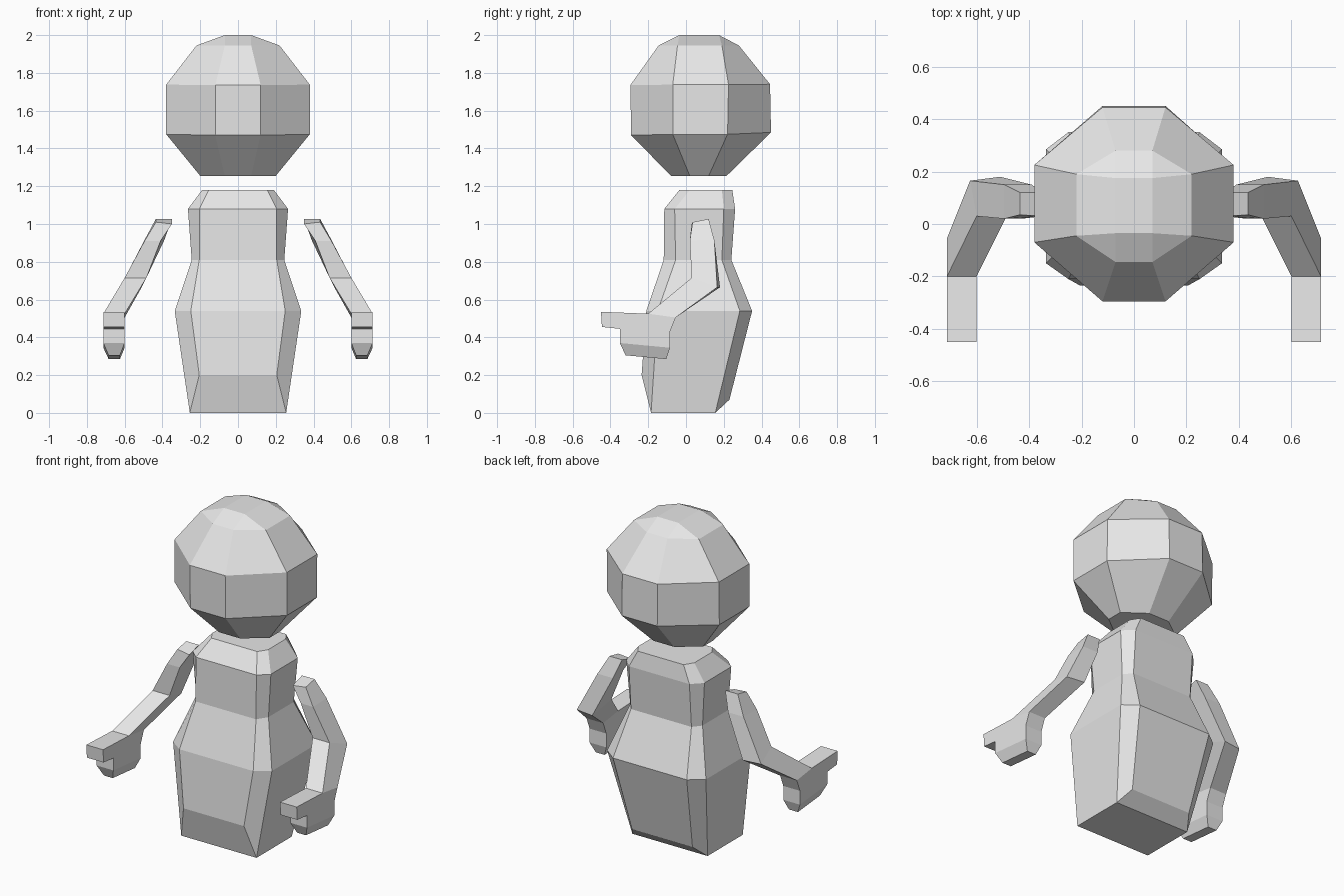
import bpy, bmesh

if "Cube" in bpy.data.objects:
    bpy.data.objects.remove(bpy.data.objects["Cube"])

mat = bpy.data.materials.new("light grey")
mat.diffuse_color = (0.8, 0.8, 0.8, 1)
mat.use_nodes = True
mat.node_tree.nodes["Principled BSDF"].inputs["Base Color"].default_value = mat.diffuse_color


def make(name, bm):
    bmesh.ops.recalc_face_normals(bm, faces=bm.faces)
    me = bpy.data.meshes.new(name)
    bm.to_mesh(me)
    bm.free()
    me.materials.append(mat)
    ob = bpy.data.objects.new(name, me)
    bpy.context.collection.objects.link(ob)
    return ob


def octagon(bm, xi, xo, yf, yfi, ybi, yb, zf, zs=None, zb=None):
    """Chamfered rectangle: xi/xo half widths of front and sides, y from front to back."""
    zs = zf if zs is None else zs
    zb = zf if zb is None else zb
    pts = [(-xi, yf, zf), (xi, yf, zf), (xo, yfi, zs), (xo, ybi, zs),
           (xi, yb, zb), (-xi, yb, zb), (-xo, ybi, zs), (-xo, yfi, zs)]
    return [bm.verts.new(p) for p in pts]


def bridge(bm, a, b):
    n = len(a)
    for i in range(n):
        j = (i + 1) % n
        bm.faces.new((a[i], a[j], b[j], b[i]))


# Head: octagonal rings closed by a small rectangular crown
bm = bmesh.new()
rings = [octagon(bm, 0.07, 0.20, -0.08, 0.02, 0.12, 0.215, 1.255),
         octagon(bm, 0.12, 0.38, -0.29, -0.07, 0.22, 0.45, 1.47, 1.475, 1.485),
         octagon(bm, 0.12, 0.38, -0.295, -0.07, 0.225, 0.445, 1.735, 1.738, 1.74),
         octagon(bm, 0.07, 0.22, -0.145, -0.045, 0.19, 0.28, 1.945)]
for a, b in zip(rings, rings[1:]):
    bridge(bm, a, b)
bm.faces.new(rings[0])
crown = [bm.verts.new(p) for p in ((-0.07, -0.035, 2), (0.07, -0.035, 2),
                                   (0.07, 0.175, 2), (-0.07, 0.175, 2))]
top = rings[-1]
bm.faces.new(crown)
for i in range(4):
    j = (i + 1) % 4
    bm.faces.new((top[2 * i], top[2 * i + 1], crown[j], crown[i]))
    bm.faces.new((top[2 * i + 1], top[(2 * i + 2) % 8], crown[j]))
make("head", bm)

# Body: chamfered rings, with the base sloping up at front and back
bm = bmesh.new()
rings = [octagon(bm, 0.205, 0.255, -0.235, -0.185, 0.155, 0.23, 0.20, 0, 0.07),
         octagon(bm, 0.25, 0.335, -0.21, -0.15, 0.285, 0.35, 0.54),
         octagon(bm, 0.205, 0.245, -0.118, -0.055, 0.19, 0.24, 0.81),
         octagon(bm, 0.205, 0.265, -0.115, -0.06, 0.20, 0.26, 1.08),
         octagon(bm, 0.155, 0.19, -0.035, 0.02, 0.19, 0.245, 1.18)]
for a, b in zip(rings, rings[1:]):
    bridge(bm, a, b)
base = rings[0]
bm.faces.new(rings[-1])
bm.faces.new((base[2], base[3], base[6], base[7]))
bm.faces.new((base[0], base[1], base[2], base[7]))
bm.faces.new((base[3], base[4], base[5], base[6]))
make("body", bm)


# Arm with pointing hand; s picks the side
def arm(name, s):
    bm = bmesh.new()

    def vert(x, y, z):
        return bm.verts.new((s * x, y, z))

    # hand outline (y, z) from finger tip over the wrist and under the palm
    outline = [(-0.45, 0.535), (-0.20, 0.525), (-0.055, 0.505), (-0.085, 0.43),
               (-0.085, 0.345), (-0.35, 0.37), (-0.35, 0.445), (-0.445, 0.455)]
    out = [vert(0.713, y, z) for y, z in outline]
    inn = [vert(0.6, y, z) for y, z in outline]
    bm.faces.new(out)
    bm.faces.new(inn)
    for i in (0, 2, 3, 5, 6, 7):
        j = (i + 1) % 8
        bm.faces.new((out[i], out[j], inn[j], inn[i]))
    # tapered fist bottom
    low = [vert(0.685, -0.105, 0.285), vert(0.685, -0.32, 0.305),
           vert(0.625, -0.32, 0.305), vert(0.625, -0.105, 0.285)]
    bridge(bm, [out[4], out[5], inn[5], inn[4]], low)
    bm.faces.new(low)
    # forearm, elbow, upper arm: outer front, inner front, inner back, outer back
    prev = [out[1], inn[1], inn[2], out[2]]
    for pts in (((0.6, 0.03, 0.715), (0.485, 0.03, 0.715),
                 (0.51, 0.18, 0.665), (0.625, 0.165, 0.665)),
                ((0.495, 0.02, 0.91), (0.41, 0.022, 0.91),
                 (0.39, 0.15, 0.915), (0.495, 0.15, 0.915)),
                ((0.435, 0.035, 1.01), (0.35, 0.03, 1.0),
                 (0.35, 0.12, 1.027), (0.435, 0.12, 1.027))):
        ring = [vert(*p) for p in pts]
        bridge(bm, prev, ring)
        prev = ring
    bm.faces.new(prev)
    make(name, bm)


arm("right_arm", 1)
arm("left_arm", -1)
